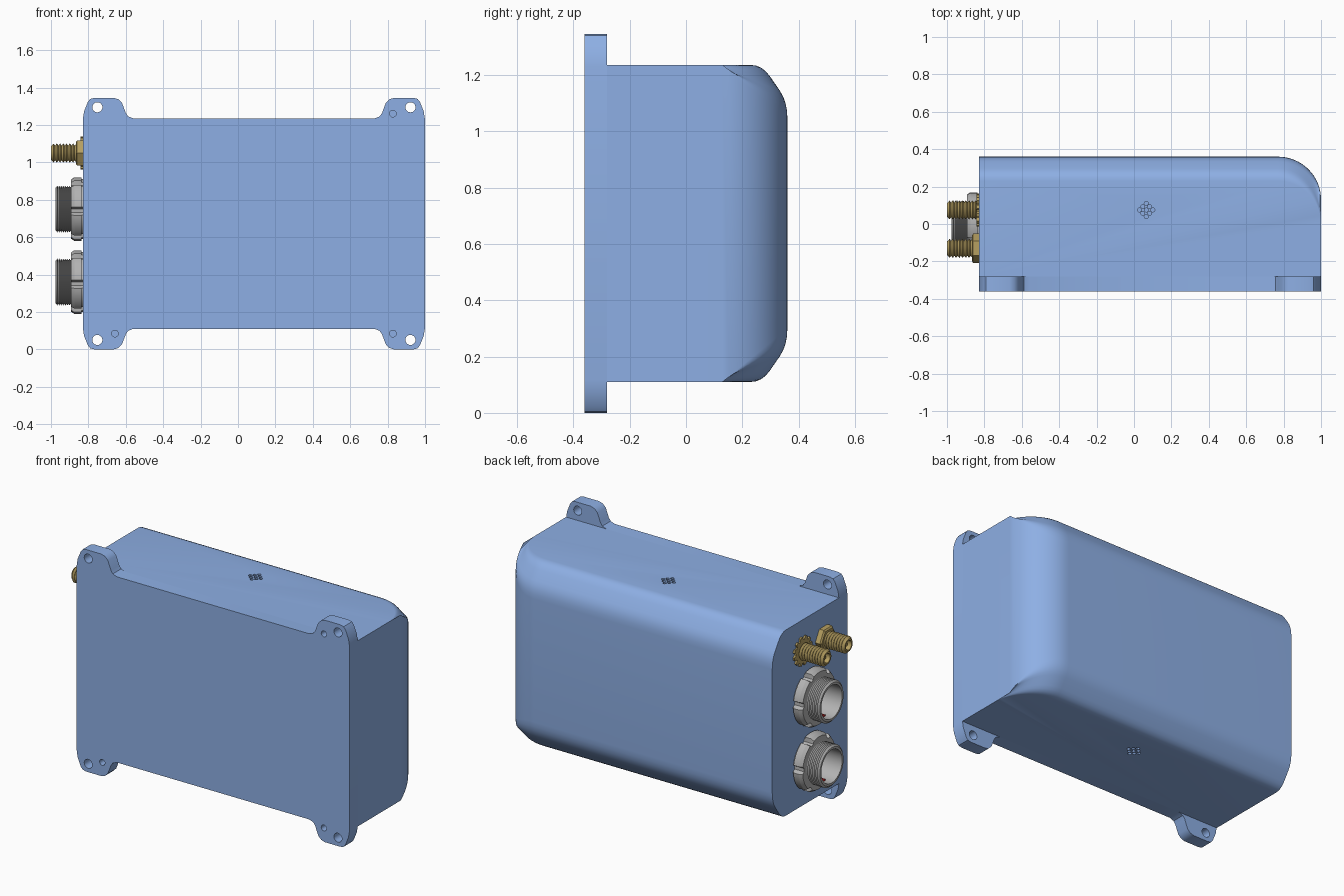
import bpy, bmesh, math
from mathutils import Vector

if "Cube" in bpy.data.objects:
    bpy.data.objects.remove(bpy.data.objects["Cube"])

CX, CZ = 0.085, 0.6725          # centre of the housing in the front view
LEFT, RIGHT, FRONT, SEAM = -0.83, 1.0, -0.36, -0.28
BOTTOM, TOP = 0.11, 1.235


def material(name, rgb):
    m = bpy.data.materials.new(name)
    m.diffuse_color = (*rgb, 1)
    m.use_nodes = True
    m.node_tree.nodes["Principled BSDF"].inputs["Base Color"].default_value = m.diffuse_color
    return m


BLUE = material("blue_paint", (0.27, 0.43, 0.78))
GOLD = material("gold_metal", (0.47, 0.35, 0.12))
GREY = material("grey_metal", (0.45, 0.45, 0.45))
RED = material("red_mark", (0.5, 0.02, 0.02))


def smooth(ob):
    ob.data.shade_smooth()
    ob.data.set_sharp_from_angle(angle=math.radians(30))


def finish(bm, name, mat=None):
    bmesh.ops.remove_doubles(bm, verts=bm.verts, dist=1e-5)
    bmesh.ops.recalc_face_normals(bm, faces=bm.faces)
    me = bpy.data.meshes.new(name)
    bm.to_mesh(me)
    bm.free()
    ob = bpy.data.objects.new(name, me)
    bpy.context.collection.objects.link(ob)
    if mat:
        me.materials.append(mat)
    smooth(ob)
    return ob


def cylinder(bm, a, b, r, n=24):
    """Add a capped cylinder from point a to point b."""
    a, b = Vector(a), Vector(b)
    rot = (b - a).to_track_quat('Z', 'Y').to_matrix().to_4x4()
    rot.translation = (a + b) / 2
    bmesh.ops.create_cone(bm, cap_ends=True, segments=n, radius1=r, radius2=r,
                          depth=(b - a).length, matrix=rot)


def cut(ob, bm, name):
    cutter = finish(bm, name)
    cutter.hide_render = True
    mod = ob.modifiers.new("holes", 'BOOLEAN')
    mod.operation, mod.object = 'DIFFERENCE', cutter
    bpy.context.view_layer.objects.active = ob
    bpy.ops.object.modifier_apply(modifier=mod.name)
    bpy.data.objects.remove(cutter)
    smooth(ob)


def lathe(name, profile, y, z, mat, n=48, radius=lambda r, i: r):
    """Revolve (x, r) points round an x-parallel axis; radius() can notch the rim."""
    bm = bmesh.new()
    rings = [[bm.verts.new((x, y + radius(r, i) * math.cos(2 * math.pi * i / n),
                            z + radius(r, i) * math.sin(2 * math.pi * i / n)))
              for i in range(n)] for x, r in profile]
    for p, q in zip(rings, rings[1:]):
        for i in range(n):
            j = (i + 1) % n
            bm.faces.new((p[i], p[j], q[j], q[i]))
    return finish(bm, name, mat)


def thread(x0, x1, r, depth, turns):
    """Saw-tooth profile of a screw thread."""
    return [(x0 + (x1 - x0) * i / (2 * turns), r - depth * (1 - i % 2))
            for i in range(2 * turns + 1)]


def bezier(a, b, c, n=4):
    return [a * (1 - t) ** 2 + b * 2 * t * (1 - t) + c * t * t
            for t in (i / n for i in range(n + 1))]


# Housing: chamfered section swept along the back and round the right corner
def section(bx, by, ax, ay, c):
    a, b = Vector((ax, ay, BOTTOM)), Vector((bx, by, BOTTOM + 0.13 * c))
    inward = Vector((ax - bx, ay - by, 0)).normalized() * 0.04 * c
    half = (bezier(a + inward, a, a.lerp(b, 0.3))
            + bezier(b.lerp(a, 0.3), b, b + Vector((0, 0, 0.06 * c))))
    return half + [Vector((p.x, p.y, BOTTOM + TOP - p.z)) for p in reversed(half)]


sections = [section(LEFT, 0.36, LEFT, 0.27, 1)]
for i in range(17):
    s, c = math.sin(i * math.pi / 32), math.cos(i * math.pi / 32)
    sections.append(section(0.77 + 0.23 * s, 0.13 + 0.23 * c,
                            0.77 + 0.23 * s, 0.27 * c, max(c, 0.002)))
bm = bmesh.new()
rows = [[bm.verts.new(p) for p in sec] for sec in sections]
for p, q in zip(rows, rows[1:]):
    for i in range(len(p) - 1):
        bm.faces.new((p[i], p[i + 1], q[i + 1], q[i]))
lb, lt, rb, rt = [bm.verts.new((x, SEAM, z)) for x in (LEFT, RIGHT) for z in (BOTTOM, TOP)]
bm.faces.new(rows[0] + [lt, lb])
bm.faces.new(rows[-1] + [rt, rb])
bm.faces.new([r[0] for r in rows] + [rb, lb])
bm.faces.new([r[-1] for r in rows] + [rt, lt])
bm.faces.new((lb, lt, rt, rb))
housing = finish(bm, "housing", BLUE)

# Diamond of small vent holes in the top and the bottom
bm = bmesh.new()
for z in (BOTTOM, TOP):
    for i in (-1, 0, 1):
        for j in (-1, 0, 1):
            x, y = 0.065 + (i + j) * 0.018, 0.075 + (i - j) * 0.018
            cylinder(bm, (x, y, z - 0.02), (x, y, z + 0.02), 0.0105, 12)
cut(housing, bm, "vent_cutter")

# Front plate with four mounting ears, one quarter outline mirrored both ways
quarter = [(.915, .555), (.908, .60), (.888, .65), (.875, .667), (.852, .6725),
           (.75, .6725), (.725, .665), (.705, .645), (.685, .592), (.672, .573), (.645, .5625)]
upper = quarter + [(-x, z) for x, z in reversed(quarter)]
outline = upper + [(x, -z) for x, z in reversed(upper)]
bm = bmesh.new()
face = bm.faces.new([bm.verts.new((CX + x, FRONT, CZ + z)) for x, z in outline])
ext = bmesh.ops.extrude_face_region(bm, geom=[face])
bmesh.ops.translate(bm, vec=(0, SEAM - FRONT, 0),
                    verts=[v for v in ext["geom"] if isinstance(v, bmesh.types.BMVert)])
if not face.is_valid or len(bm.faces) < len(outline) + 2:
    bmesh.ops.holes_fill(bm, edges=bm.edges)
plate = finish(bm, "mounting_plate", BLUE)

# Through holes in each ear, and blind locating holes in three of them
bm = bmesh.new()
for sx in (-1, 1):
    for sz in (-1, 1):
        x, z = CX + sx * 0.837, CZ + sz * 0.622
        cylinder(bm, (x, -0.4, z), (x, -0.2, z), 0.027)
        if (sx, sz) != (-1, 1):
            x, z = CX + sx * 0.743, CZ + sz * 0.588
            cylinder(bm, (x, -0.4, z), (x, -0.31, z), 0.018)
cut(plate, bm, "ear_hole_cutter")

# Two large round sockets with notched ring nuts on the left end
for k, z in enumerate((0.36, 0.75)):
    lathe(f"socket_{k}", [(-0.82, 0), (-0.82, 0.118), (-0.885, 0.118)]
          + thread(-0.885, -0.972, 0.125, 0.009, 8)
          + [(-0.977, 0.113), (-0.977, 0.1), (-0.85, 0.1), (-0.85, 0)], 0, z, GREY)
    lathe(f"socket_nut_{k}",
          [(-0.825, 0.11), (-0.825, 0.16), (-0.838, 0.16), (-0.838, 0.17), (-0.875, 0.17),
           (-0.893, 0.158), (-0.893, 0.11), (-0.825, 0.11)], 0, z, GREY, 96,
          lambda r, i: min(r, 0.145) if i % 16 < 3 else r)
    bm = bmesh.new()
    cylinder(bm, (-0.93, 0.0, z - 0.097), (-0.85, 0.0, z - 0.097), 0.008, 10)
    finish(bm, f"socket_key_{k}", RED)

# Two gold threaded antenna sockets, with hollow tip and centre contact
for k, y in enumerate((-0.13, 0.075)):
    lathe(f"antenna_socket_{k}", [(-0.82, 0), (-0.82, 0.042)]
          + thread(-0.838, -0.995, 0.051, 0.011, 9)
          + [(-1.0, 0.038), (-1.0, 0.028), (-0.93, 0.028), (-0.93, 0.01),
             (-0.985, 0.01), (-0.985, 0)], y, 1.05, GOLD, 32)

# Hexagon nut on the front socket, toothed washer on the back one
lathe("hex_nut", [(-0.828, 0.035), (-0.828, 0.078), (-0.86, 0.078), (-0.867, 0.068),
                  (-0.867, 0.035), (-0.828, 0.035)], -0.13, 1.05, GOLD, 6)
lathe("toothed_washer", [(-0.828, 0.035), (-0.828, 0.088), (-0.841, 0.088),
                         (-0.841, 0.035), (-0.828, 0.035)], 0.075, 1.05, GOLD, 60,
      lambda r, i: min(r, 0.07) if i % 5 < 2 else r)
